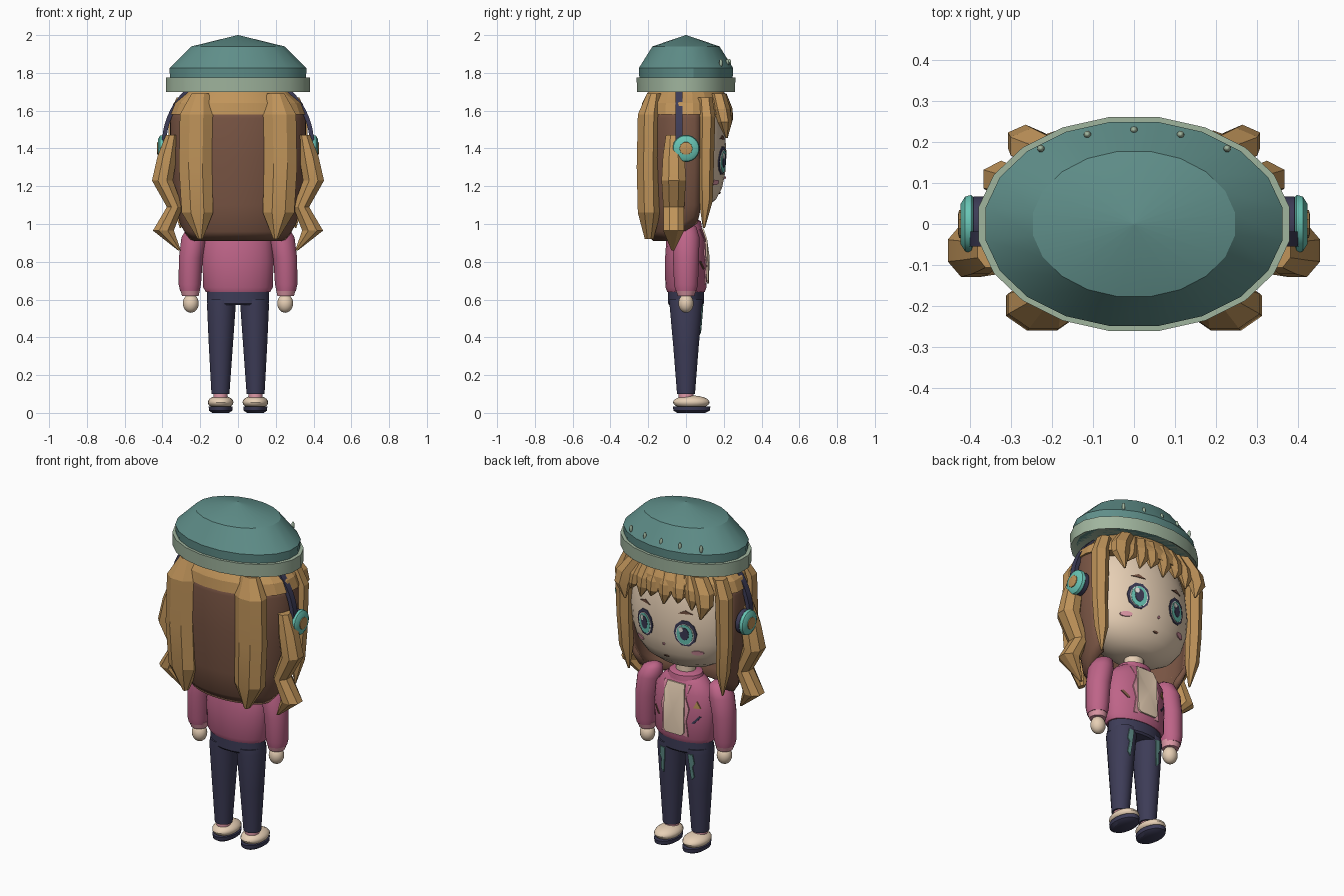
import bpy, bmesh, math
from mathutils import Vector

if "Cube" in bpy.data.objects:
    bpy.data.objects.remove(bpy.data.objects["Cube"])


def material(name, hex_code):
    rgb = [int(hex_code[i:i + 2], 16) / 255 for i in (0, 2, 4)]
    col = [c / 12.92 if c < 0.04045 else ((c + 0.055) / 1.055) ** 2.4 for c in rgb] + [1]
    m = bpy.data.materials.new(name)
    m.use_nodes = True
    m.diffuse_color = col
    m.node_tree.nodes["Principled BSDF"].inputs["Base Color"].default_value = col
    return m


SKIN = material("cream skin", "EBD3B8")
GOLD = material("golden hair", "C0945A")
BROWN = material("brown hair", "785443")
TEAL = material("teal felt", "5F8E89")
SAGE = material("sage band", "A0B59E")
PINK = material("rose jacket", "BE6488")
BLUSH = material("light pink", "DE98A6")
NAVY = material("navy", "3D3C57")
AQUA = material("aqua", "68C4B4")
WHITE = material("white", "F2EEE8")


def make(name, bm, mat, angle=35):
    bmesh.ops.recalc_face_normals(bm, faces=bm.faces)
    me = bpy.data.meshes.new(name)
    bm.to_mesh(me)
    bm.free()
    me.materials.append(mat)
    me.shade_smooth()
    me.set_sharp_from_angle(angle=math.radians(angle))
    ob = bpy.data.objects.new(name, me)
    bpy.context.collection.objects.link(ob)
    return ob


def loft(name, rings, mat, sides=20, angle=35):
    """Closed skin over horizontal ellipses (x, y, z, rx, ry)."""
    bm = bmesh.new()
    loops = []
    for x, y, z, rx, ry in rings:
        turn = [2 * math.pi * (i + 0.5) / sides for i in range(sides)]
        loops.append([bm.verts.new((x + rx * math.cos(t), y + ry * math.sin(t), z)) for t in turn])
    for a, b in zip(loops, loops[1:]):
        for i in range(sides):
            j = (i + 1) % sides
            bm.faces.new((a[i], a[j], b[j], b[i]))
    bm.faces.new(loops[0])
    bm.faces.new(loops[-1])
    return make(name, bm, mat, angle)


def centred(profile):
    return [(0, 0, z, rx, ry) for z, rx, ry in profile]


def flip(rings, s):
    return [(r[0] * s, *r[1:]) for r in rings]


def ball(name, loc, size, mat):
    bm = bmesh.new()
    bmesh.ops.create_uvsphere(bm, u_segments=20, v_segments=12, radius=1)
    for v in bm.verts:
        v.co = Vector(loc) + v.co * Vector(size)
    return make(name, bm, mat)


def surface_y(rings, x, z):
    """Height in y of a lofted part at (x, z)."""
    rs = sorted(rings, key=lambda r: r[2])
    for a, b in zip(rs, rs[1:]):
        if a[2] <= z <= b[2]:
            f = (z - a[2]) / (b[2] - a[2])
            cx, cy, _, rx, ry = [p + (q - p) * f for p, q in zip(a, b)]
            return cy + ry * math.sqrt(max(0, 1 - ((x - cx) / rx) ** 2))
    return 0


def plate(name, pts, rings, mat, lift=0.005):
    """Thin painted plate that hugs a lofted part on its +y side."""
    bm = bmesh.new()
    mid = (sum(p[0] for p in pts) / len(pts), sum(p[1] for p in pts) / len(pts))
    top = [bm.verts.new((x, surface_y(rings, x, z) + lift, z)) for x, z in pts + [mid]]
    low = [bm.verts.new(v.co - Vector((0, 0.009, 0))) for v in top[:-1]]
    n = len(pts)
    for i in range(n):
        j = (i + 1) % n
        bm.faces.new((top[i], top[j], top[-1]))
        bm.faces.new((top[i], low[i], low[j], top[j]))
    return make(name, bm, mat)


def oval(cx, cz, rx, rz, n=12):
    return [(cx + rx * math.cos(math.tau * i / n), cz + rz * math.sin(math.tau * i / n)) for i in range(n)]


# Head and neck
HEAD = centred([(z, 0.325 * f, 0.215 * f) for z, f in (
    (1.07, 0.3), (1.09, 0.52), (1.13, 0.74), (1.19, 0.89), (1.27, 0.97), (1.38, 1),
    (1.5, 0.96), (1.6, 0.86), (1.67, 0.7))])
loft("head", HEAD, SKIN, 32, 50)
loft("neck", centred([(0.98, 0.055, 0.05), (1.12, 0.055, 0.05)]), SKIN, 16)

# Face details
for s, side in ((1, "left"), (-1, "right")):
    x = 0.13 * s
    plate(side + "_eye_outline", oval(x, 1.335, 0.062, 0.078, 10), HEAD, NAVY, 0.004)
    plate(side + "_eye_white", oval(x, 1.33, 0.05, 0.062), HEAD, WHITE, 0.006)
    plate(side + "_iris", oval(x, 1.33, 0.044, 0.06), HEAD, AQUA, 0.008)
    plate(side + "_pupil", oval(x, 1.335, 0.024, 0.038), HEAD, NAVY, 0.010)
    plate(side + "_eye_glint", oval(x + 0.016, 1.36, 0.013, 0.016, 8), HEAD, WHITE, 0.012)
    plate(side + "_eyebrow", [(s * 0.09, 1.447), (s * 0.17, 1.45), (s * 0.13, 1.468)], HEAD, BROWN)
    plate(side + "_blush", oval(0.185 * s, 1.22, 0.03, 0.014), HEAD, BLUSH)
plate("nose", oval(0, 1.245, 0.006, 0.008, 6), HEAD, BLUSH, 0.008)
plate("mouth", oval(0, 1.165, 0.017, 0.005, 8), HEAD, BROWN)

# Hat with band and studs
loft("hat_crown", centred([(1.72, 0.36, 0.247), (1.825, 0.368, 0.253), (1.94, 0.25, 0.18), (2.0, 0.002, 0.002)]),
     TEAL, 20, 22)
loft("hat_band", centred([(1.72, 0.35, 0.235), (1.7, 0.385, 0.262), (1.775, 0.385, 0.265), (1.775, 0.36, 0.25)]),
     SAGE, 20)
for i, x in enumerate((-0.228, -0.114, 0, 0.114, 0.228)):
    ball(f"hat_stud_{i}", (x, 0.23 - 0.87 * x * x, 1.852), (0.009, 0.009, 0.022), SAGE)

# Back hair shell, open at the face
bm = bmesh.new()
shell = [(1.62, 0.345, 0.23), (1.56, 0.36, 0.24), (1.35, 0.36, 0.245), (1.1, 0.335, 0.23),
         (0.96, 0.31, 0.21), (0.91, 0.28, 0.175)]
rows = []
for z, rx, ry in shell:
    row = []
    for i in range(25):
        t = math.radians(20 - 220 * i / 24)
        rise = max(0, math.sin(t) + 0.5) * 0.11 if z < 1 else 0
        row.append(bm.verts.new((rx * math.cos(t), ry * math.sin(t), z + rise)))
    rows.append(row)
for a, b in zip(rows, rows[1:]):
    for i in range(24):
        bm.faces.new((a[i], a[i + 1], b[i + 1], b[i]))
hair = make("back_hair", bm, BROWN)
thick = hair.modifiers.new("thickness", "SOLIDIFY")
thick.thickness = 0.03
thick.offset = -1 if hair.data.polygons[60].normal.dot(hair.data.polygons[60].center) > 0 else 1

# Golden crown of hair under the hat
loft("hair_cap", centred([(1.58, 0.368, 0.242), (1.64, 0.345, 0.235), (1.69, 0.285, 0.21), (1.73, 0.25, 0.18)]),
     GOLD, 20, 15)

for s, side in ((1, "left"), (-1, "right")):
    # Straight back lock, wavy side lock, front lock
    loft(side + "_back_lock", flip([
        (0.2, -0.17, 1.69, 0.05, 0.04), (0.22, -0.195, 1.58, 0.095, 0.065), (0.225, -0.2, 1.3, 0.095, 0.066),
        (0.215, -0.195, 1.06, 0.09, 0.065), (0.2, -0.195, 0.92, 0.014, 0.025)], s), GOLD, 8, 15)
    loft(side + "_wavy_lock", flip([
        (0.35, -0.065, 1.47, 0.035, 0.045), (0.375, -0.065, 1.36, 0.055, 0.062), (0.4, -0.065, 1.23, 0.06, 0.07),
        (0.335, -0.065, 1.09, 0.045, 0.06), (0.395, -0.065, 0.965, 0.06, 0.06), (0.31, -0.07, 0.86, 0.008, 0.008)], s),
         GOLD, 8, 15)
    loft(side + "_front_lock", flip([
        (0.29, 0.1, 1.67, 0.04, 0.04), (0.325, 0.11, 1.57, 0.05, 0.045), (0.325, 0.105, 1.3, 0.045, 0.042),
        (0.315, 0.105, 1.12, 0.04, 0.036), (0.305, 0.095, 0.98, 0.005, 0.006)], s), GOLD, 6, 15)
    # Flared outer fringe
    loft(side + "_outer_fringe", flip([
        (0.2, 0.17, 1.69, 0.05, 0.04), (0.25, 0.19, 1.61, 0.06, 0.045), (0.265, 0.205, 1.54, 0.05, 0.038),
        (0.245, 0.215, 1.455, 0.006, 0.006)], s), GOLD, 6, 15)

# Fringe
for i, x in enumerate((-0.175, -0.1, -0.02, 0.055, 0.12, 0.185)):
    y = 0.225 - 0.6 * x * x
    tip = 1.49 + 0.025 * (i % 2)
    loft(f"fringe_{i}", [(x * 0.85, y - 0.04, 1.69, 0.045, 0.03), (x, y - 0.01, 1.61, 0.05, 0.032),
                         (x * 1.05, y, 1.555, 0.04, 0.024), (x * 1.1 + 0.01, y, tip, 0.005, 0.005)], GOLD, 6, 15)

# Headphones
bm = bmesh.new()
arc = []
for i in range(33):
    t = math.pi * i / 32
    arc.append([bm.verts.new((r * math.cos(t), y, 1.42 + r * math.sin(t)))
                for r, y in ((0.38, -0.055), (0.403, -0.055), (0.403, -0.018), (0.38, -0.018))])
for a, b in zip(arc, arc[1:]):
    for k in range(4):
        bm.faces.new((a[k], a[(k + 1) % 4], b[(k + 1) % 4], b[k]))
make("headphone_band", bm, NAVY)
for s, side in ((1, "left"), (-1, "right")):
    for part, mat, prof in (
            ("cushion", NAVY, ((-0.04, 0.05), (-0.03, 0.068), (-0.005, 0.068), (0, 0.05))),
            ("cup", AQUA, ((-0.012, 0.06), (0, 0.072), (0.015, 0.068), (0.026, 0.05))),
            ("cap", GOLD, ((0.02, 0.036), (0.03, 0.034), (0.032, 0.025)))):
        ob = loft(f"{side}_ear_{part}", [(0, 0, z, r, r) for z, r in prof], mat, 10 if part == "cap" else 20)
        ob.rotation_euler = (0, s * math.pi / 2, 0)
        ob.location = (0.398 * s, 0, 1.4)

# Jacket
TORSO = centred([(0.64, 0.172, 0.1), (0.665, 0.186, 0.11), (0.8, 0.19, 0.113), (0.92, 0.18, 0.105),
                 (0.98, 0.13, 0.085), (1.01, 0.085, 0.07)])
loft("jacket", TORSO, PINK, 24, 45)
loft("collar", centred([(0.985, 0.105, 0.085), (1.015, 0.095, 0.08), (1.025, 0.07, 0.06)]), PINK)
edge = [(0.085, 0.97), (0.07, 0.9), (0.09, 0.84), (0.075, 0.77), (0.085, 0.68)]
plate("shirt_trim", edge + [(-x, z) for x, z in reversed(edge)], TORSO, BLUSH, 0.006)
plate("shirt_panel", [(0.055, 0.975), (0.065, 0.92), (0.065, 0.7), (0.05, 0.685), (-0.05, 0.685), (-0.065, 0.7),
                      (-0.065, 0.92), (-0.055, 0.975)], TORSO, SKIN, 0.014)
plate("jacket_badge", [(-0.11, 0.85), (-0.145, 0.85), (-0.127, 0.89)], TORSO, GOLD)
for s, side in ((1, "left"), (-1, "right")):
    plate(side + "_jacket_slash", [(s * 0.105, 0.765), (s * 0.115, 0.76), (s * 0.15, 0.8), (s * 0.14, 0.805)],
          TORSO, NAVY if s < 0 else BROWN)

LEG = [(0.093, 0, 0.1, 0.048, 0.048), (0.091, 0, 0.35, 0.064, 0.068), (0.088, 0, 0.57, 0.077, 0.088),
       (0.085, 0, 0.6, 0.075, 0.088)]
for s, side in ((1, "left"), (-1, "right")):
    # Sleeve, cuff and hand
    loft(side + "_sleeve", flip([
        (0.255, 0, 0.645, 0.052, 0.056), (0.255, 0, 0.68, 0.06, 0.064), (0.25, 0, 0.82, 0.064, 0.07),
        (0.232, 0, 0.93, 0.068, 0.072), (0.215, 0, 0.985, 0.052, 0.055), (0.205, 0, 1.005, 0.02, 0.02)], s),
         PINK, 20, 50)
    loft(side + "_cuff", flip([(0.252, 0, 0.618, 0.044, 0.044), (0.254, 0, 0.655, 0.054, 0.056)], s), BLUSH)
    ball(side + "_hand", (0.25 * s, 0, 0.58), (0.042, 0.04, 0.05), SKIN)
    # Trouser leg with ragged patch
    leg = flip(LEG, s)
    loft(side + "_trouser_leg", leg, NAVY, 20, 45)
    patch = [(0.075, 0.57), (0.105, 0.575), (0.112, 0.52), (0.1, 0.5), (0.108, 0.44), (0.09, 0.42), (0.082, 0.49)]
    plate(side + "_trouser_patch", [(x * s, z) for x, z in patch], leg, TEAL)
    # Sock and shoe
    loft(side + "_sock", flip([(0.093, 0, 0.07, 0.038, 0.04), (0.093, 0, 0.112, 0.038, 0.04)], s), BLUSH, 16)
    ball(side + "_shoe", (0.092 * s, 0.028, 0.056), (0.068, 0.097, 0.036), SKIN)
    loft(side + "_sole", flip([(0.092, 0.028, 0, 0.045, 0.075), (0.092, 0.03, 0.012, 0.062, 0.097),
                               (0.092, 0.03, 0.034, 0.064, 0.1)], s), NAVY, 24)
loft("waistband", centred([(0.57, 0.155, 0.088), (0.58, 0.165, 0.097), (0.65, 0.165, 0.097)]), NAVY)
